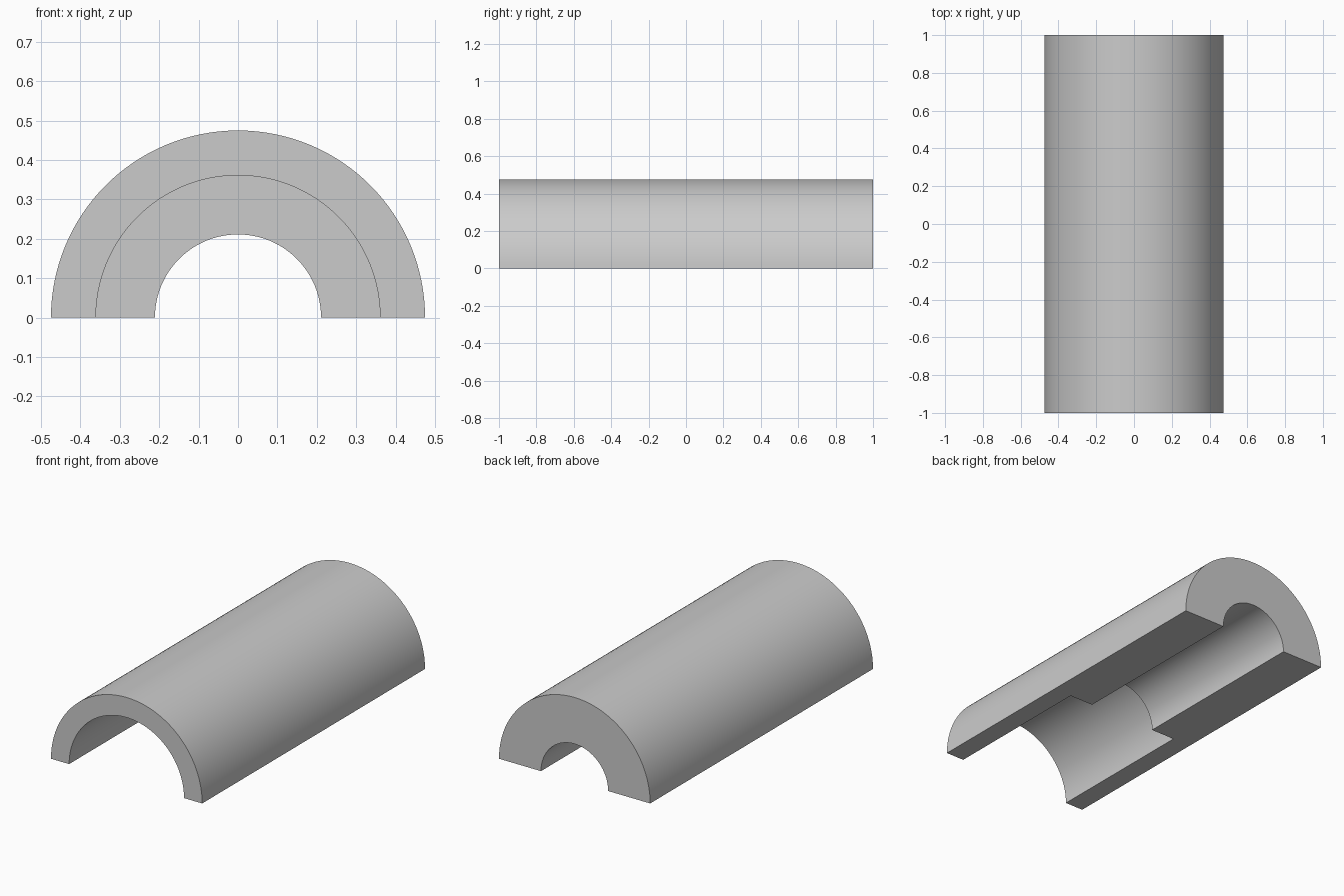
import bpy, bmesh, math

if "Cube" in bpy.data.objects:
    bpy.data.objects.remove(bpy.data.objects["Cube"])

R_OUT, R_WIDE, R_NARROW = 0.475, 0.361, 0.211   # outer, front bore, rear bore
Y_FRONT, Y_STEP, Y_BACK = -1.0, -0.10, 1.0
SEGMENTS = 64

grey = bpy.data.materials.new("light_grey")
grey.diffuse_color = (0.6, 0.6, 0.6, 1)
grey.use_nodes = True
grey.node_tree.nodes["Principled BSDF"].inputs["Base Color"].default_value = grey.diffuse_color

# Stepped wall section (radius, y), swept through half a turn about the y axis
section = [(R_OUT, Y_FRONT), (R_OUT, Y_BACK), (R_NARROW, Y_BACK),
           (R_NARROW, Y_STEP), (R_WIDE, Y_STEP), (R_WIDE, Y_FRONT)]

bm = bmesh.new()
rings = []
for i in range(SEGMENTS + 1):
    a = math.pi * i / SEGMENTS
    rings.append([bm.verts.new((r * math.cos(a), y, r * math.sin(a))) for r, y in section])

# Swept walls, end faces and inner shoulder
n = len(section)
for a, b in zip(rings, rings[1:]):
    for j in range(n):
        k = (j + 1) % n
        bm.faces.new((a[j], a[k], b[k], b[j]))

# Flat undersides of the two walls
bm.faces.new(rings[0])
bm.faces.new(rings[-1][::-1])
bmesh.ops.recalc_face_normals(bm, faces=bm.faces[:])

mesh = bpy.data.meshes.new("half_sleeve")
bm.to_mesh(mesh)
bm.free()
mesh.materials.append(grey)
sleeve = bpy.data.objects.new("half_sleeve", mesh)
bpy.context.collection.objects.link(sleeve)

# Smooth curved walls, crisp edges
bpy.context.view_layer.objects.active = sleeve
sleeve.select_set(True)
bpy.ops.object.shade_smooth_by_angle(angle=math.radians(30))
